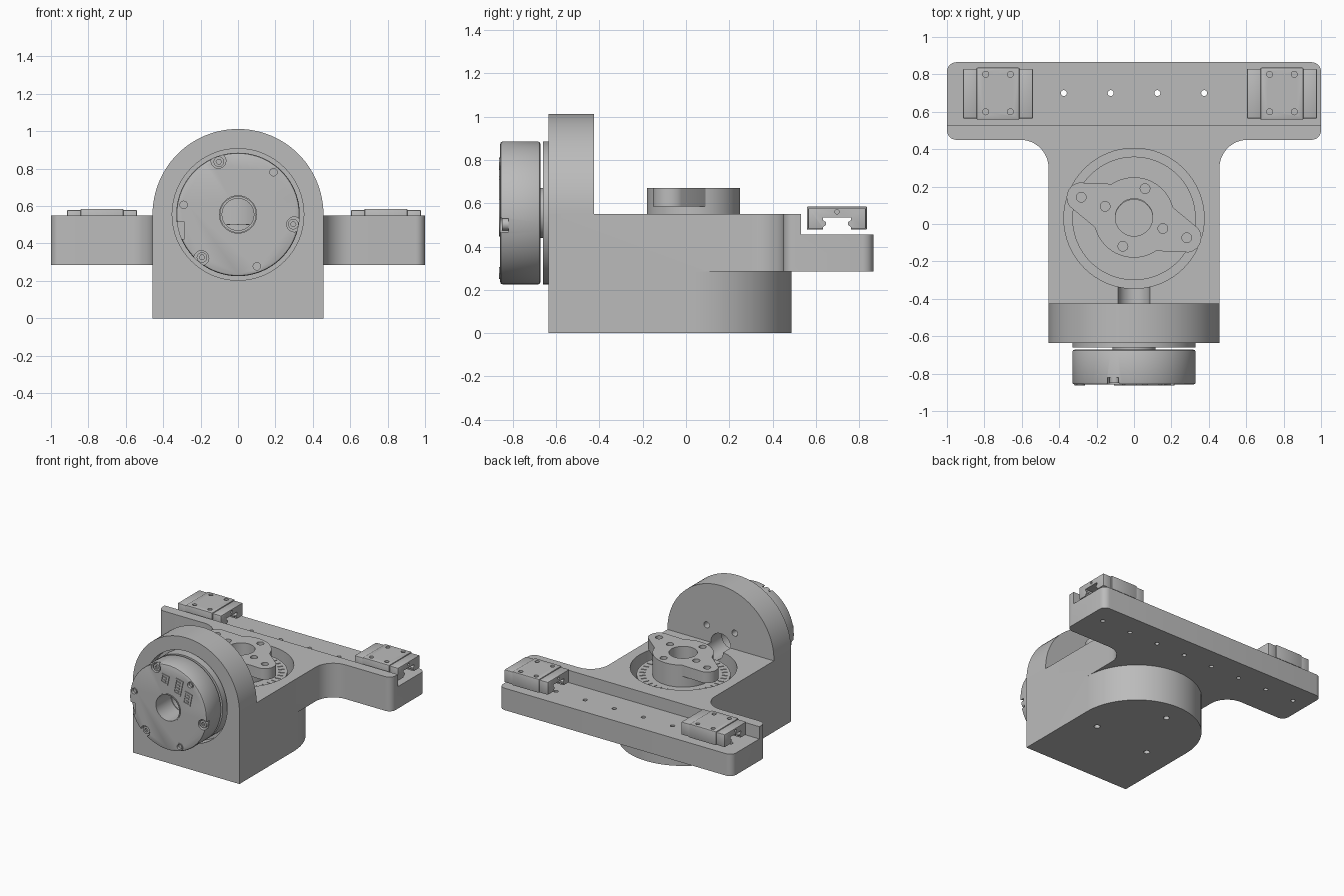
import bpy, bmesh
from math import sin, cos, pi, radians
from mathutils import Matrix, Vector

cube = bpy.data.objects.get("Cube")
if cube:
    bpy.data.objects.remove(cube, do_unlink=True)

GREY = (0.5, 0.5, 0.5, 1)
mat = bpy.data.materials.new("machined grey")
mat.use_nodes = True
mat.diffuse_color = GREY
mat.node_tree.nodes["Principled BSDF"].inputs["Base Color"].default_value = GREY

# Maps a shape drawn in plan (z up) to one that looks toward the front
TO_FRONT = Matrix.Rotation(pi / 2, 4, 'X')
AXIS_Z = 0.555      # height of the front motor axis
TURN_Y = 0.03       # centre of the upright motor


def arc(cx, cy, r, a0, a1, n=12):
    return [(cx + r * cos(radians(a0 + (a1 - a0) * i / n)),
             cy + r * sin(radians(a0 + (a1 - a0) * i / n))) for i in range(n + 1)]


def prism(name, pts, lo, hi, matrix=Matrix()):
    """Extrude a counter-clockwise outline from lo to hi."""
    bm = bmesh.new()
    face = bm.faces.new([bm.verts.new((x, y, lo)) for x, y in pts])
    up = bmesh.ops.extrude_face_region(bm, geom=[face])["geom"]
    bmesh.ops.translate(bm, vec=(0, 0, hi - lo),
                        verts=[v for v in up if isinstance(v, bmesh.types.BMVert)])
    bmesh.ops.recalc_face_normals(bm, faces=bm.faces)
    bm.transform(matrix)
    me = bpy.data.meshes.new(name)
    bm.to_mesh(me)
    bm.free()
    me.materials.append(mat)
    ob = bpy.data.objects.new(name, me)
    bpy.context.collection.objects.link(ob)
    return ob


def disc(name, x, y, r, lo, hi, matrix=Matrix(), n=64):
    return prism(name, arc(x, y, r, 0, 360, n)[:-1], lo, hi, matrix)


def box(name, x0, x1, y0, y1, lo, hi, matrix=Matrix()):
    return prism(name, [(x0, y0), (x1, y0), (x1, y1), (x0, y1)], lo, hi, matrix)


def apply(ob, mod):
    bpy.ops.object.select_all(action='DESELECT')
    bpy.context.view_layer.objects.active = ob
    ob.select_set(True)
    bpy.ops.object.modifier_apply(modifier=mod.name)


def combine(ob, others, operation='DIFFERENCE'):
    for other in others:
        mod = ob.modifiers.new("bool", 'BOOLEAN')
        mod.operation, mod.solver, mod.object = operation, 'EXACT', other
        apply(ob, mod)
        bpy.data.objects.remove(other, do_unlink=True)
    return ob


def bevel(ob, width):
    mod = ob.modifiers.new("bevel", 'BEVEL')
    mod.width, mod.segments, mod.limit_method = width, 2, 'ANGLE'
    mod.angle_limit = radians(50)
    apply(ob, mod)


def polar(r, angles, cx=0, cy=0):
    return [(cx + r * cos(radians(a)), cy + r * sin(radians(a))) for a in angles]


# Housing: round-backed base, T-shaped deck and arched front wall
W = 0.457
housing = prism("housing", [(-W, -0.635), (W, -0.635)] + arc(0, TURN_Y, W, 0, 180, 48), 0, 0.285)
right = ([(W, -0.635)] + arc(W + 0.15, 0.3, 0.15, 180, 90)
         + arc(0.95, 0.5, 0.05, -90, 0, 6) + arc(0.95, 0.815, 0.05, 0, 90, 6))
deck = prism("deck", right + [(-x, y) for x, y in reversed(right)], 0.285, 0.55)
wall = prism("wall", [(-W, 0.55), (W, 0.55)] + arc(0, AXIS_Z, W, 0, 180, 48),
             0.425, 0.635, TO_FRONT)
combine(housing, [deck, wall], 'UNION')
cutters = [box("rail_step", -1.2, 1.2, 0.53, 1, 0.455, 0.8),
           disc("deck_pocket", 0, TURN_Y, 0.375, 0.2, 0.7),
           disc("wall_pocket", 0, AXIS_Z, 0.352, 0.56, 0.8, TO_FRONT),
           disc("cable_channel", 0, AXIS_Z, 0.085, 0.2, 0.7, TO_FRONT, 32)]
cutters += [disc("rail_hole", -0.875 + 0.25 * i, 0.7, 0.016, 0.1, 0.7, n=16) for i in range(8)]
cutters += [disc("foot_hole", x, y, 0.022, -0.1, 0.3, n=16)
            for x, y in polar(0.29, (-24, 96, 216), 0, TURN_Y)]
cutters += [disc("wall_hole", x, z, 0.024, 0.3, 0.7, TO_FRONT, 16)
            for x, z in polar(0.17, (45, 135, 225, 315), 0, AXIS_Z)]
combine(housing, cutters)

# Front motor: body, rotor plate and hub, bored right through
motor = disc("front_motor_body", 0, AXIS_Z, 0.33, 0.672, 0.858, TO_FRONT, 96)
bevel(motor, 0.012)
BIG = (110, -10, 230)
SMALL = (50, 170, 290)
combine(motor, [disc("bore", 0, AXIS_Z, 0.1, 0.5, 1, TO_FRONT, 48)]
        + [disc("notch", x, z, 0.04, 0.82, 1, TO_FRONT, 20)
           for x, z in polar(0.305, BIG, 0, AXIS_Z)]
        + [disc("socket", x, z, 0.02, 0.84, 1, TO_FRONT, 16)
           for x, z in polar(0.295, SMALL, 0, AXIS_Z)]
        + [box("side_notch", -0.4, -0.285, AXIS_Z - 0.13, AXIS_Z - 0.04, 0.83, 1, TO_FRONT)])
for name, r, lo, hi in (("front_motor_rotor", 0.33, 0.565, 0.66),
                        ("front_motor_hub", 0.115, 0.655, 0.68)):
    combine(disc(name, 0, AXIS_Z, r, lo, hi, TO_FRONT, 96),
            [disc("bore", 0, AXIS_Z, 0.095, 0.5, 1, TO_FRONT, 48)])

# Screws, raised rings and collar on the motor face
for x, z in polar(0.3, BIG, 0, AXIS_Z):
    combine(disc("motor_screw", x, z, 0.028, 0.8, 0.85, TO_FRONT, 20),
            [disc("hex", x, z, 0.014, 0.835, 1, TO_FRONT, 6)])
for x, z, r in [(x, z, 0.02) for x, z in polar(0.295, SMALL, 0, AXIS_Z)] + [(0, AXIS_Z, 0.1)]:
    combine(disc("face_ring", x, z, r + 0.008, 0.85, 0.863, TO_FRONT, 32),
            [disc("hole", x, z, r, 0.8, 1, TO_FRONT, 32)])

# Cable sockets, tilted on the face, with pins
for x, z, h, pins in ((-0.025, 0.215, 0.07, 2), (0.09, 0.185, 0.12, 4), (0.17, 0.115, 0.095, 3)):
    place = (Matrix.Translation((x, 0, AXIS_Z + z)) @ Matrix.Rotation(radians(12), 4, 'Y')
             @ TO_FRONT)
    combine(box("cable_socket", -0.032, 0.032, -h / 2, h / 2, 0.85, 0.864, place),
            [box("opening", -0.022, 0.022, 0.01 - h / 2, h / 2 - 0.01, 0.859, 1, place)])
    for i in range(pins):
        v = (i + 0.5) / pins * (h - 0.025) - (h - 0.025) / 2
        box("socket_pin", -0.012, 0.012, v - 0.005, v + 0.005, 0.855, 0.864, place)

# Upright motor in the deck pocket with a ring of scale marks
combine(disc("deck_motor", 0, TURN_Y, 0.33, 0.2, 0.5, n=96),
        [disc("bore", 0, TURN_Y, 0.1, 0.1, 1, n=48)])
for i in range(36):
    place = Matrix.Translation((0, TURN_Y, 0)) @ Matrix.Rotation(i * pi / 18, 4, 'Z')
    box("scale_mark", 0.27, 0.31, -0.004, 0.004, 0.499, 0.504, place)

# Two-armed horn on the upright motor
horn_at = Matrix.Translation((0, TURN_Y + 0.005, 0)) @ Matrix.Rotation(radians(-21), 4, 'Z')
horn = disc("horn", 0, 0, 0.215, 0.49, 0.67, horn_at)
arms = prism("arms", arc(0.3, 0, 0.08, -60, 60) + [(0.16, 0.13), (-0.16, 0.13)]
             + arc(-0.3, 0, 0.08, 120, 240) + [(-0.16, -0.13), (0.16, -0.13)],
             0.585, 0.67, horn_at)
combine(horn, [arms], 'UNION')
combine(horn, [disc("bore", 0, 0, 0.1, 0.3, 1, horn_at, 48)]
        + [disc("hole", x, y, 0.026, 0.4, 1, horn_at, 20)
           for x, y in polar(0.165, (0, 90, 180, 270), 0, 0)]
        + [disc("hole", s * 0.302, 0, 0.026, 0.4, 1, horn_at, 20) for s in (-1, 1)])

# Linear carriages: steel block and two end caps around an open rail channel
SIDE = Matrix(((0, 0, 1, 0), (1, 0, 0, 0), (0, 1, 0, 0), (0, 0, 0, 1)))


def carriage_part(name, cx, lo, hi, half, bottom, top):
    place = Matrix.Translation((cx, 0.697, 0)) @ SIDE
    channel = [(0.065, 0.4), (0.065, 0.49), (0.05, 0.5), (0.05, 0.512), (0.065, 0.522),
               (0.065, 0.535)]
    ob = box(name, -half, half, bottom, top, lo, hi, place)
    bevel(ob, 0.006)
    cutter = prism("channel", channel + [(-y, z) for y, z in reversed(channel)], -1, 1, place)
    return combine(ob, [cutter])


for cx in (-0.727, 0.791):
    block = carriage_part("carriage_block", cx, -0.115, 0.115, 0.139, 0.478, 0.585)
    combine(block, [disc("hole", cx + sx * 0.066, 0.7 + sy * 0.1, 0.016, 0.55, 0.7, n=16)
                    for sx in (-1, 1) for sy in (-1, 1)])
    for s in (-1, 1):
        ends = sorted((s * 0.113, s * 0.187))
        cap = carriage_part("carriage_end_cap", cx, ends[0], ends[1], 0.133, 0.48, 0.579)
        combine(cap, [disc("grease_port", 0, 0.56, 0.01, s * 0.187 - 0.02, s * 0.187 + 0.02,
                           Matrix.Translation((cx, 0.697, 0)) @ SIDE, 12)])

# Smooth the round walls while keeping edges crisp
bpy.ops.object.select_all(action='DESELECT')
for ob in bpy.context.scene.objects:
    if ob.type == 'MESH':
        ob.select_set(True)
        bpy.context.view_layer.objects.active = ob
bpy.ops.object.shade_smooth_by_angle(angle=radians(25))
